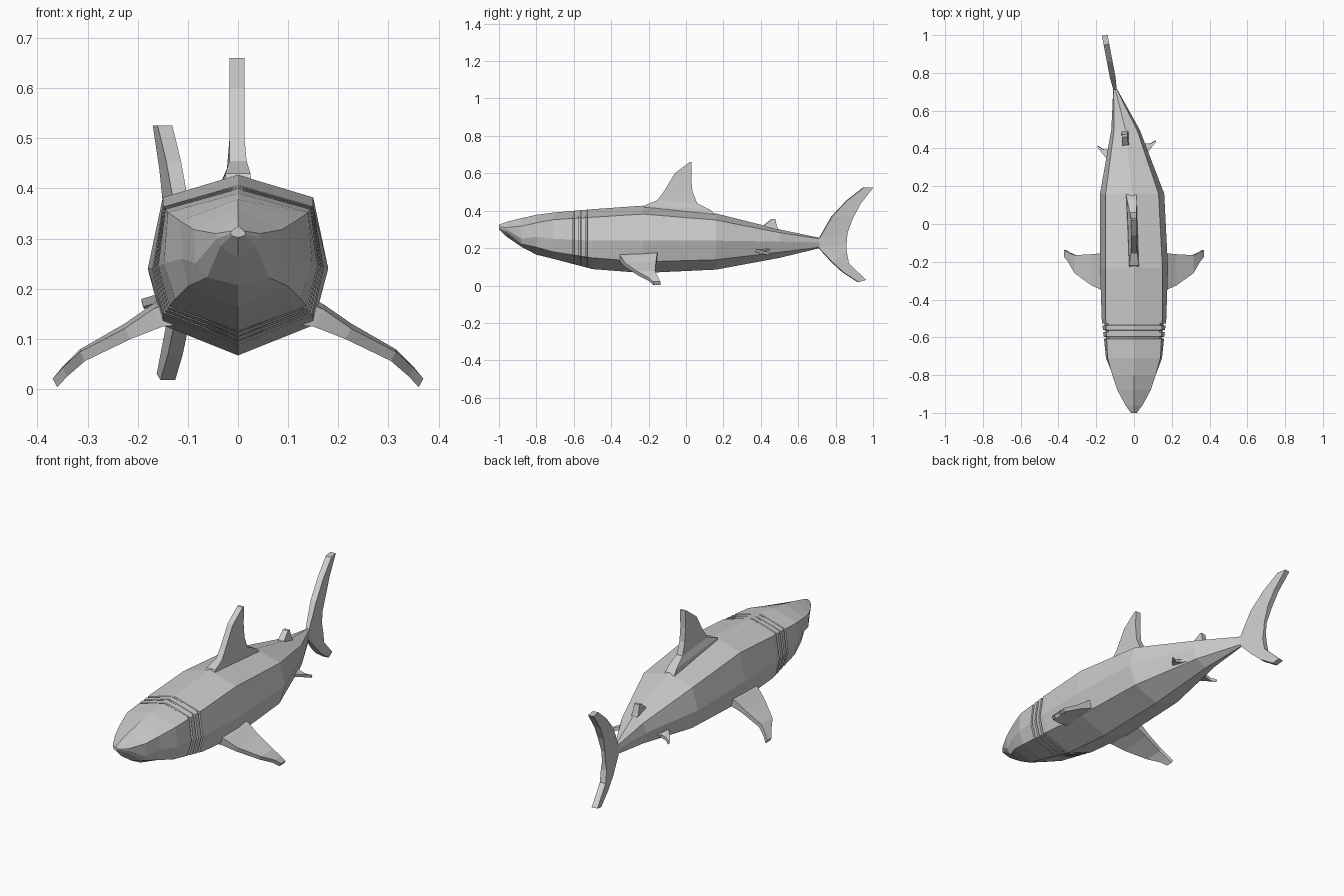
import bpy, bmesh
from mathutils import Vector


def loft(name, rings):
    """Skin a list of equal-sized point rings and cap both ends."""
    bm = bmesh.new()
    loops = [[bm.verts.new(p) for p in r] for r in rings]
    n = len(loops[0])
    for a, b in zip(loops, loops[1:]):
        for i in range(n):
            j = (i + 1) % n
            bm.faces.new((a[i], a[j], b[j], b[i]))
    bm.faces.new(loops[0])
    bm.faces.new(loops[-1])
    bmesh.ops.recalc_face_normals(bm, faces=bm.faces)
    me = bpy.data.meshes.new(name)
    bm.to_mesh(me)
    bm.free()
    ob = bpy.data.objects.new(name, me)
    bpy.context.collection.objects.link(ob)
    return ob


def fin(name, stations, axis):
    """Slab fin: each station is (leading point, trailing point, thickness)."""
    rings = []
    for a, b, t in stations:
        a, b, h = Vector(a), Vector(b), Vector(axis).normalized() * t / 2
        rings.append([a - h, b - h, b + h, a + h])
    return loft(name, rings)


# Body: y, centre x, top z, upper w/z, middle w/z, lower w/z, bottom z
sections = [
    (-1.0, 0, .325, .012, .315, .015, .310, .012, .306, .302),
    (-.96, 0, .340, .045, .310, .042, .300, .035, .285, .262),
    (-.88, 0, .360, .088, .318, .085, .250, .062, .222, .207),
    (-.80, 0, .378, .115, .335, .112, .260, .100, .205, .165),
    (-.71, 0, .390, .140, .352, .148, .250, .125, .180, .143),
    (-.50, 0, .408, .150, .365, .171, .240, .150, .148, .088),
    (-.23, 0, .427, .150, .382, .180, .240, .150, .127, .067),
    (.16, -.01, .385, .140, .350, .170, .240, .135, .138, .085),
    (.50, -.045, .300, .060, .283, .075, .235, .060, .178, .148),
    (.715, -.10, .255, .008, .250, .010, .230, .008, .205, .200),
]

# Gill slits: extra sections, pinched inward at each slit
head, chest = sections[4], sections[5]
gills = []
for g in (-.602, -.567, -.532):
    for dy, pinch in ((-.006, 0), (-.004, .012), (.004, .012), (.006, 0)):
        t = (g + dy - head[0]) / (chest[0] - head[0])
        s = [a + (b - a) * t for a, b in zip(head, chest)]
        for k in (3, 5, 7):
            s[k] -= pinch
        gills.append(s)
sections[5:5] = gills


def body_ring(s):
    y, c, top, wu, zu, wm, zm, wl, zl, bot = s
    return [(c, y, top), (c + wu, y, zu), (c + wm, y, zm), (c + wl, y, zl),
            (c, y, bot), (c - wl, y, zl), (c - wm, y, zm), (c - wu, y, zu)]


loft("body", [body_ring(s) for s in sections])

# Tail fin, swung sideways: leading y/z, trailing y/z
tail = [(.92, .018, .96, .03), (.84, .07, .868, .12), (.78, .125, .856, .185),
        (.71, .20, .857, .22), (.71, .25, .862, .28), (.78, .37, .89, .36),
        (.86, .455, .93, .435), (.95, .525, 1.0, .525)]


def swing(y, z):
    return (-.10 - .19 * (y - .71), y, z)


fin("tail_fin", [(swing(a, b), swing(c, d), .03 if a > .72 else .018)
                 for a, b, c, d in tail], (1, .19, 0))

# Dorsal fins
fin("dorsal_fin", [((0, -.24, .39), (-.015, .16, .375), .055),
                   ((0, -.22, .43), (-.012, .13, .405), .05),
                   ((0, -.155, .455), (-.005, .06, .44), .034),
                   ((-.002, -.12, .50), (-.002, .035, .50), .03),
                   ((-.002, -.06, .60), (-.002, .028, .57), .03),
                   ((-.002, .02, .66), (-.002, .03, .66), .03)], (1, 0, 0))
fin("rear_dorsal_fin", [((-.04, .41, .30), (-.045, .50, .28), .035),
                        ((-.045, .42, .325), (-.05, .485, .315), .032),
                        ((-.05, .46, .357), (-.05, .475, .357), .028)], (1, .12, 0))

# Paired fins
for side, label in ((1, "right"), (-1, "left")):
    pec = [(.125, -.36, .15, -.15, .165, .05), (.16, -.35, .142, -.155, .152, .04),
           (.22, -.325, .11, -.16, .12, .024), (.31, -.26, .065, -.165, .07, .021),
           (.345, -.20, .034, -.15, .036, .02), (.365, -.175, .012, -.137, .012, .019)]
    fin("pectoral_fin_" + label,
        [((side * x, a, za), (side * x, b, zb), t) for x, a, za, b, zb, t in pec],
        (.55 * side, 0, 1))
    # Pelvic fins follow the bend of the body
    dy = .03 if side > 0 else 0
    pel = [(.06, .32, .44, .195), (.095, .335, .395, .188),
           (.125, .37, .395, .18), (.152, .405, .413, .172)]
    fin("pelvic_fin_" + label,
        [((side * x - .038, a + dy, z), (side * x - .038, b + dy, z - .005), .016)
         for x, a, b, z in pel], (.3 * side, 0, 1))
